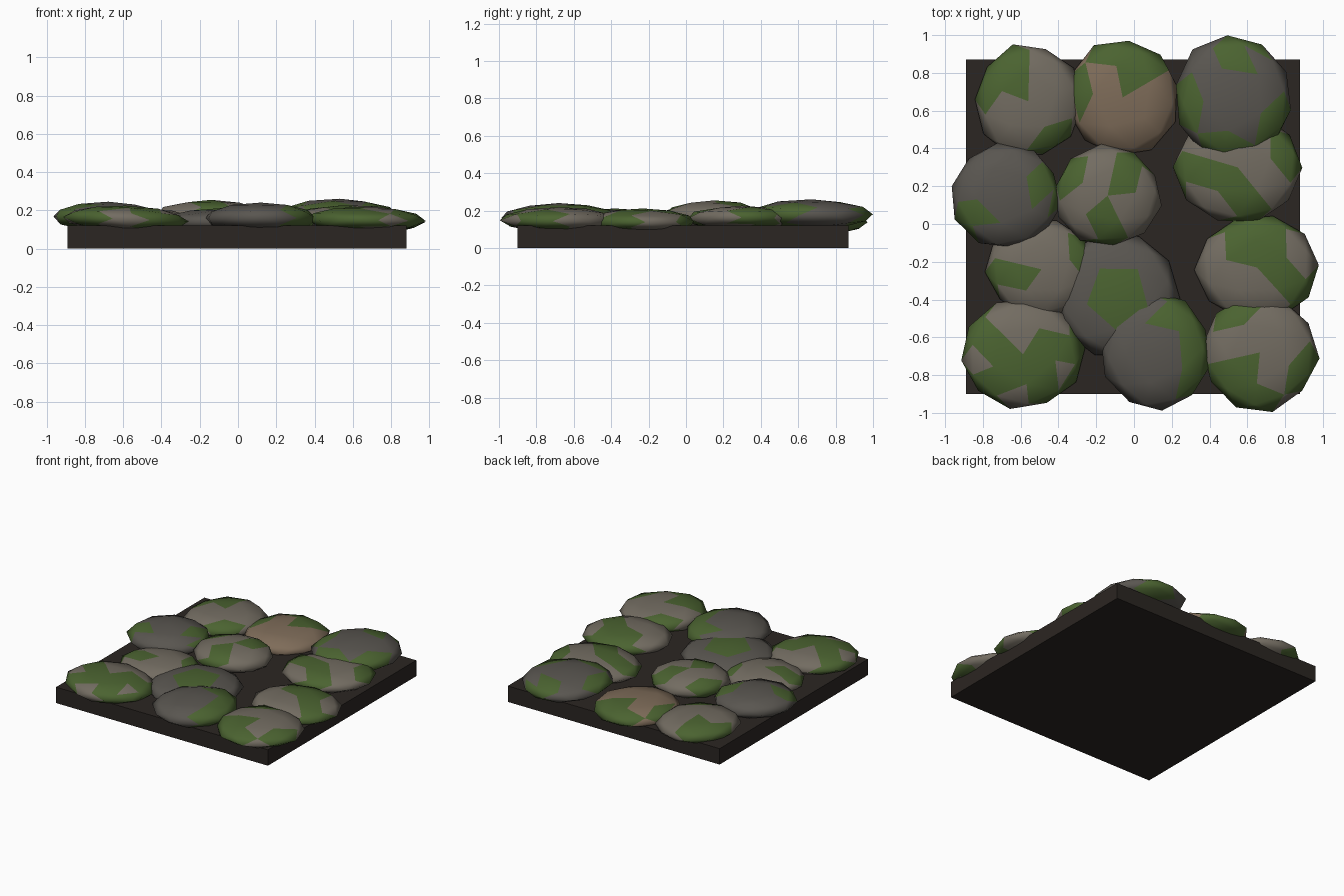
import bpy, bmesh, math, random
from mathutils import Matrix, Vector

if "Cube" in bpy.data.objects:
    bpy.data.objects.remove(bpy.data.objects["Cube"])

random.seed(4)


def material(name, rgb):
    m = bpy.data.materials.new(name)
    m.diffuse_color = (*rgb, 1)
    m.use_nodes = True
    m.node_tree.nodes["Principled BSDF"].inputs["Base Color"].default_value = m.diffuse_color
    return m


GREY = material("pale_stone", (0.17, 0.15, 0.12))
DARK = material("dark_stone", (0.10, 0.092, 0.08))
TAN = material("tan_stone", (0.21, 0.15, 0.10))
MOSS = material("moss", (0.07, 0.125, 0.03))
SOIL = material("soil", (0.024, 0.019, 0.016))

# soil slab under the cobbles
bpy.ops.mesh.primitive_cube_add(size=1, location=(-0.005, -0.015, 0.06))
base = bpy.context.object
base.name = "soil_base"
base.scale = (1.77, 1.77, 0.12)
base.data.materials.append(SOIL)


def stone(name, mat, x, y, rx, ry, top, tilt, moss):
    """Flattened low-poly cobble; moss = directions in degrees, or 'cap' for the crown."""
    h = 0.078 if top > 0.23 else 0.068
    bm = bmesh.new()
    bmesh.ops.create_icosphere(bm, subdivisions=2, radius=1)
    bm.transform(Matrix.Rotation(random.uniform(0, 1.2), 4, 'Z'))
    for v in bm.verts:
        v.co *= random.uniform(0.97, 1.05)
    for f in bm.faces:
        c = f.calc_center_median()
        if moss == "cap":
            green = c.z > 0.8
        else:
            a = math.degrees(math.atan2(c.y, c.x))
            green = any(abs((a - d + 180) % 360 - 180) < 24 for d in moss)
            if mat == DARK and c.z > 0.8:
                green = False
        f.material_index = int(green)
        f.smooth = True
    # fit to the measured footprint, then lean slightly
    bm.transform(Matrix.Diagonal((rx, ry, h, 1)))
    bm.transform(Matrix.Rotation(math.radians(tilt), 4, 'Y'))
    bm.transform(Matrix.Translation(Vector((x, y, top - h))))
    me = bpy.data.meshes.new(name)
    bm.to_mesh(me)
    bm.free()
    me.materials.append(mat)
    me.materials.append(MOSS)
    bpy.context.collection.objects.link(bpy.data.objects.new(name, me))


# cobbles, back row to front row
stones = [
    (GREY, -0.56, 0.65, 0.28, 0.30, 0.210, 0, (120, 165, -50)),
    (TAN, -0.06, 0.67, 0.30, 0.31, 0.205, 0, (65, 105, 165)),
    (DARK, 0.53, 0.67, 0.31, 0.33, 0.258, 1, (80, 190, -35, -100)),
    (GREY, 0.55, 0.30, 0.33, 0.29, 0.225, -1, (20, 190, -80)),
    (DARK, -0.68, 0.15, 0.29, 0.28, 0.242, 1, (10, 215)),
    (GREY, -0.14, 0.15, 0.285, 0.265, 0.252, 0, (50, 145, -95)),
    (GREY, -0.49, -0.24, 0.29, 0.26, 0.205, 0, (30, 195)),
    (DARK, -0.09, -0.38, 0.32, 0.33, 0.210, 0, "cap"),
    (GREY, 0.65, -0.23, 0.32, 0.28, 0.212, 1, (70, 115, -30)),
    (GREY, -0.59, -0.69, 0.32, 0.29, 0.222, 2, (145, 10, -135, -50)),
    (DARK, 0.12, -0.68, 0.29, 0.31, 0.238, 0, (60, 15, -30)),
    (GREY, 0.665, -0.68, 0.305, 0.31, 0.217, 1, (115, 205, -100, -20)),
]
for i, s in enumerate(stones):
    stone(f"cobblestone_{i + 1}", *s)
